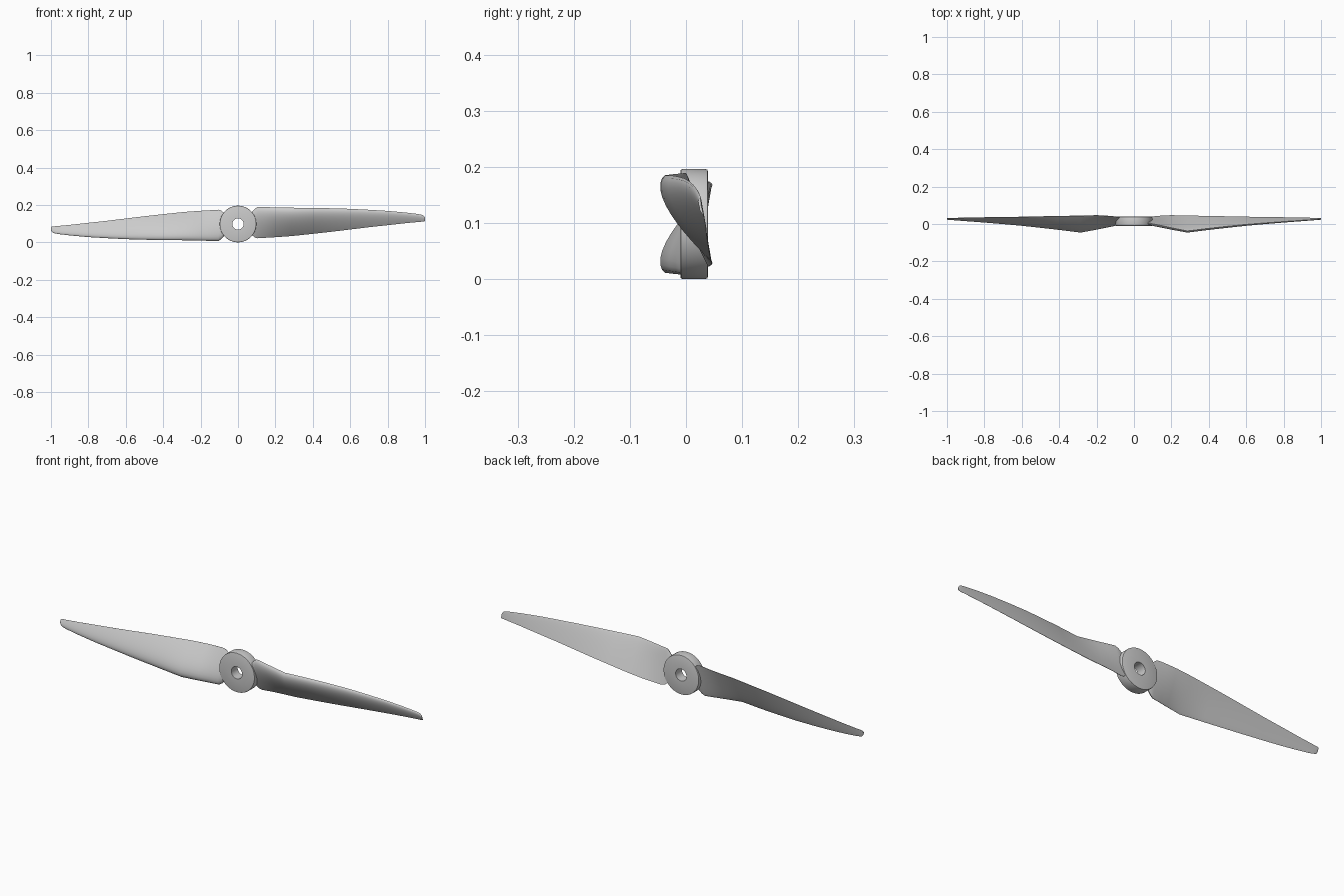
import bpy, bmesh, math
from mathutils import Matrix, Vector

if "Cube" in bpy.data.objects:
    bpy.data.objects.remove(bpy.data.objects["Cube"])

CZ = 0.098  # height of the spin axis


def finish(name, bm, angle=30):
    bmesh.ops.recalc_face_normals(bm, faces=bm.faces)
    me = bpy.data.meshes.new(name)
    bm.to_mesh(me)
    bm.free()
    ob = bpy.data.objects.new(name, me)
    bpy.context.collection.objects.link(ob)
    bpy.ops.object.select_all(action='DESELECT')
    ob.select_set(True)
    bpy.context.view_layer.objects.active = ob
    bpy.ops.object.shade_smooth_by_angle(angle=math.radians(angle))
    return ob


def skin(bm, rings, closed=False):
    n = len(rings[0])
    pairs = list(zip(rings, rings[1:]))
    if closed:
        pairs.append((rings[-1], rings[0]))
    for a, b in pairs:
        for i in range(n):
            j = (i + 1) % n
            bm.faces.new((a[i], a[j], b[j], b[i]))


# hub: lathed ring with a shaft hole and softened rims
bm = bmesh.new()
profile = [(0.03, -0.01), (0.094, -0.01), (0.097, -0.009), (0.098, -0.006),
           (0.098, 0.034), (0.097, 0.038), (0.094, 0.039), (0.03, 0.039)]
rings = []
for k in range(64):
    a = 2 * math.pi * k / 64
    rings.append([bm.verts.new((r * math.cos(a), y, CZ + r * math.sin(a))) for r, y in profile])
skin(bm, rings, closed=True)
finish("hub", bm)

# blade stations: x, leading edge (y, z), trailing edge (y, z), thickness
STATIONS = [
    (0.060, 0.008, 0.145, 0.032, 0.055, 0.012),
    (0.075, 0.006, 0.164, 0.036, 0.038, 0.015),
    (0.090, 0.004, 0.180, 0.039, 0.026, 0.018),
    (0.105, 0.000, 0.189, 0.041, 0.022, 0.020),
    (0.150, -0.009, 0.188, 0.045, 0.025, 0.022),
    (0.200, -0.020, 0.187, 0.047, 0.028, 0.024),
    (0.285, -0.037, 0.185, 0.045, 0.034, 0.025),
    (0.400, -0.023, 0.184, 0.043, 0.046, 0.022),
    (0.500, -0.012, 0.182, 0.041, 0.057, 0.019),
    (0.600, -0.002, 0.179, 0.039, 0.069, 0.016),
    (0.700, 0.006, 0.174, 0.037, 0.081, 0.013),
    (0.800, 0.013, 0.168, 0.036, 0.092, 0.010),
    (0.900, 0.020, 0.159, 0.034, 0.103, 0.008),
    (0.965, 0.024, 0.151, 0.033, 0.109, 0.006),
    (0.988, 0.026, 0.146, 0.032, 0.111, 0.005),
    (0.996, 0.026, 0.139, 0.032, 0.112, 0.005),
    (1.000, 0.027, 0.129, 0.031, 0.114, 0.004),
]


def thick(u):
    # airfoil half thickness, normalised to peak near 1
    return 9.9 * (0.2969 * u**0.5 - 0.126 * u - 0.3516 * u**2 + 0.2843 * u**3 - 0.1015 * u**4) + 0.04 * u


def section(bm, x, ly, lz, ty, tz, t):
    le, te = Vector((x, ly, lz)), Vector((x, ty, tz))
    chord = te - le
    nrm = Vector((0, chord.z, -chord.y)).normalized()  # towards the front
    us = [0.5 * (1 - math.cos(math.pi * i / 14)) for i in range(15)]
    front = [le + chord * u + nrm * t * thick(u) for u in us]
    back = [le + chord * u - nrm * t * 0.12 * thick(u) for u in reversed(us[1:])]
    return [bm.verts.new(p) for p in front + back]


# two blades, the second turned half a revolution about the shaft
for name, turn in (("right_blade", 0), ("left_blade", math.pi)):
    bm = bmesh.new()
    rings = [section(bm, *s) for s in STATIONS]
    skin(bm, rings)
    bm.faces.new(rings[0])
    bm.faces.new(rings[-1])
    pivot = Matrix.Translation((0, 0, CZ))
    bm.transform(pivot @ Matrix.Rotation(turn, 4, 'Y') @ pivot.inverted())
    finish(name, bm, 40)
